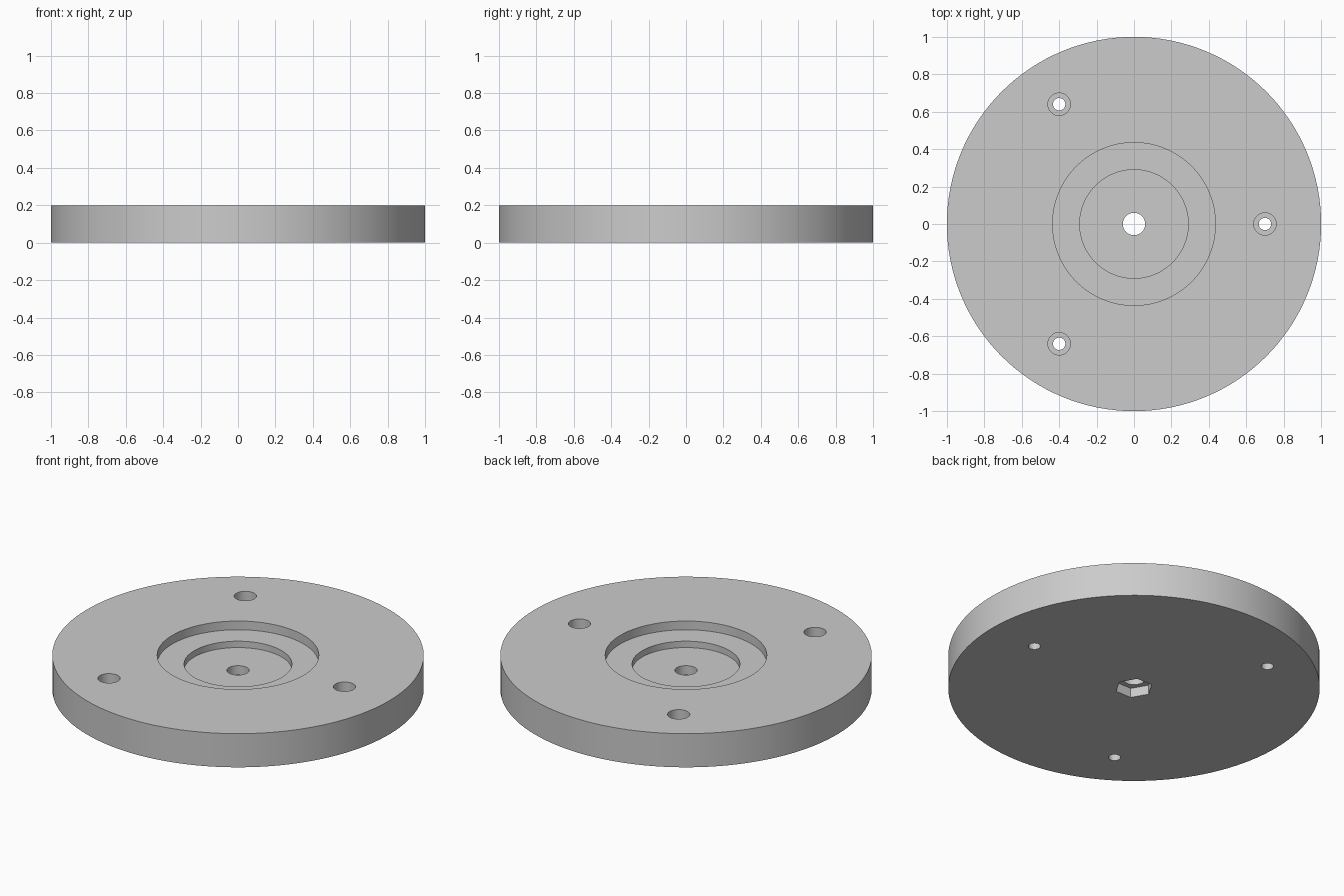
import bpy
import math

cube = bpy.data.objects.get("Cube")
if cube:
    bpy.data.objects.remove(cube, do_unlink=True)

HEIGHT = 0.2

grey = bpy.data.materials.new("light grey")
grey.use_nodes = True
colour = (0.6, 0.6, 0.6, 1)
grey.diffuse_color = colour
grey.node_tree.nodes["Principled BSDF"].inputs["Base Color"].default_value = colour


def cylinder(name, radius, bottom, top, x=0, y=0, sides=64, turn=0):
    """Upright cylinder or prism between two heights."""
    bpy.ops.mesh.primitive_cylinder_add(
        vertices=sides, radius=radius, depth=top - bottom,
        location=(x, y, (bottom + top) / 2), rotation=(0, 0, turn))
    obj = bpy.context.object
    obj.name = name
    obj.data.materials.append(grey)
    return obj


def cut(target, *args, **kwargs):
    """Subtract a cylinder from the target, then discard the cutter."""
    cutter = cylinder("cutter", *args, **kwargs)
    cutter.hide_render = True
    bpy.ops.object.select_all(action="DESELECT")
    bpy.context.view_layer.objects.active = target
    target.select_set(True)
    mod = target.modifiers.new("cut", "BOOLEAN")
    mod.operation = "DIFFERENCE"
    mod.solver = "EXACT"
    mod.object = cutter
    bpy.ops.object.modifier_apply(modifier=mod.name)
    bpy.data.objects.remove(cutter, do_unlink=True)


# Round plate
plate = cylinder("round_plate", 1, 0, HEIGHT, sides=128)

# Stepped recess in the top
cut(plate, 0.435, 0.148, 0.3, sides=128)
cut(plate, 0.29, 0.11, 0.3, sides=128)

# Centre bore with a hexagonal nut pocket underneath
cut(plate, 0.06, -0.1, 0.3)
cut(plate, 0.102, -0.1, 0.056, sides=6, turn=math.radians(30))

# Three counterbored screw holes
for x, y in ((0.7, 0), (-0.4, 0.64), (-0.4, -0.64)):
    cut(plate, 0.06, 0.1, 0.3, x, y)
    cut(plate, 0.033, -0.1, 0.3, x, y)

bpy.ops.object.select_all(action="DESELECT")
bpy.context.view_layer.objects.active = plate
plate.select_set(True)
bpy.ops.object.shade_smooth_by_angle(angle=math.radians(30))
